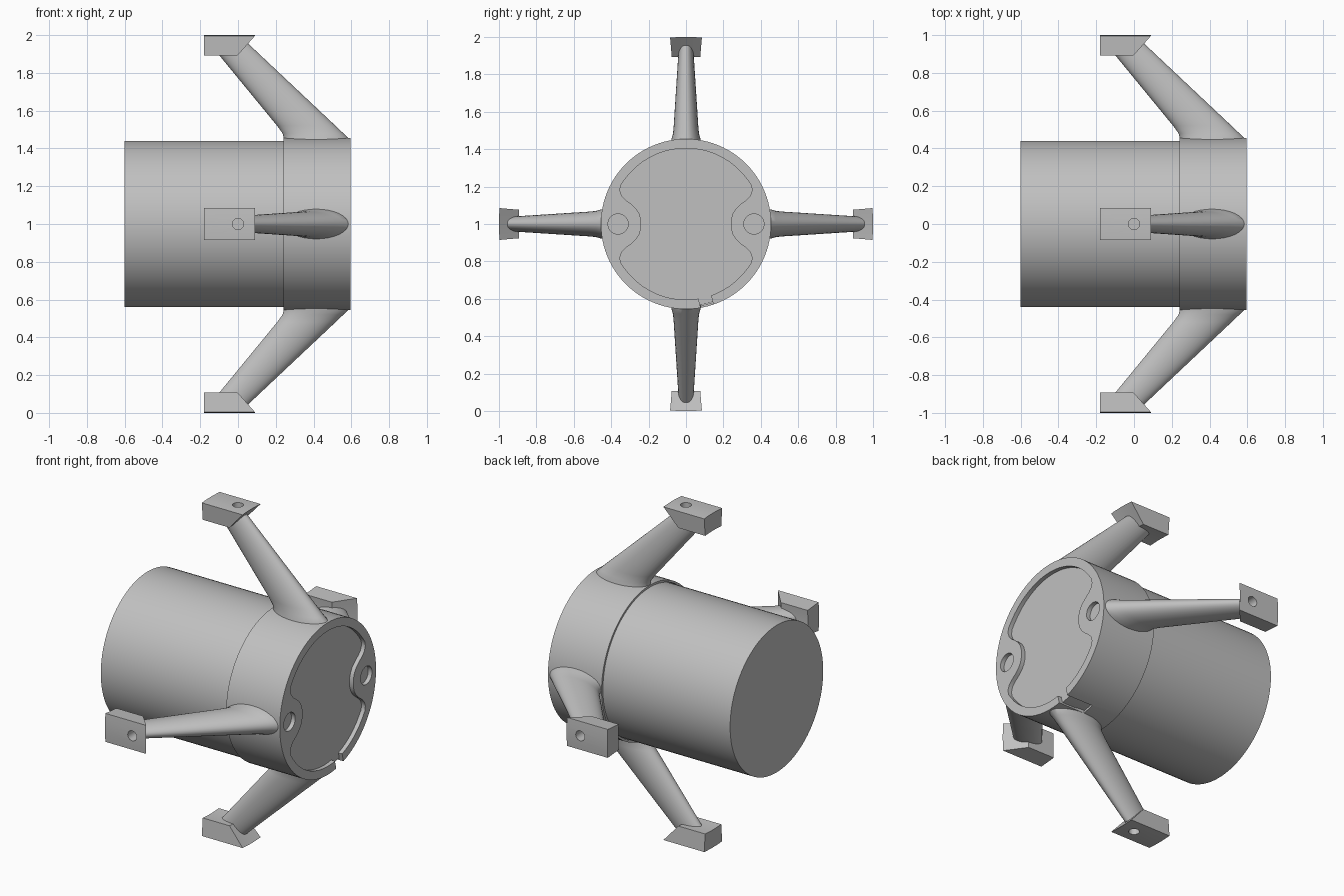
import bpy, bmesh, math
from mathutils import Matrix

if "Cube" in bpy.data.objects:
    bpy.data.objects.remove(bpy.data.objects["Cube"])

grey = bpy.data.materials.new("light grey")
grey.diffuse_color = (0.53, 0.53, 0.53, 1)
grey.use_nodes = True
grey.node_tree.nodes["Principled BSDF"].inputs["Base Color"].default_value = grey.diffuse_color
CENTRE = Matrix.Translation((0, 0, 1))


def loft(name, rings, turn=0.0):
    """Skin matching rings of points, cap both ends, spin about the x axis."""
    bm = bmesh.new()
    loops = [[bm.verts.new(p) for p in ring] for ring in rings]
    n = len(loops[0])
    for a, b in zip(loops, loops[1:]):
        for i in range(n):
            j = (i + 1) % n
            bm.faces.new((a[i], a[j], b[j], b[i]))
    bm.faces.new(loops[0])
    bm.faces.new(loops[-1])
    bmesh.ops.recalc_face_normals(bm, faces=bm.faces)
    bm.transform(CENTRE @ Matrix.Rotation(turn, 4, 'X'))
    me = bpy.data.meshes.new(name)
    bm.to_mesh(me)
    bm.free()
    me.materials.append(grey)
    ob = bpy.data.objects.new(name, me)
    bpy.context.collection.objects.link(ob)
    return ob


def circle(r, n, cy=0.0, cz=0.0):
    return [(cy + r * math.cos(2 * math.pi * i / n),
             cz + r * math.sin(2 * math.pi * i / n)) for i in range(n)]


def prism(name, outline, x0, x1, turn=0.0):
    return loft(name, [[(x, y, z) for y, z in outline] for x in (x0, x1)], turn)


def activate(ob):
    bpy.ops.object.select_all(action='DESELECT')
    ob.select_set(True)
    bpy.context.view_layer.objects.active = ob


def cut(ob, cutter):
    activate(ob)
    mod = ob.modifiers.new("cut", 'BOOLEAN')
    mod.operation = 'DIFFERENCE'
    mod.solver = 'EXACT'
    mod.object = cutter
    bpy.ops.object.modifier_apply(modifier=mod.name)


def discard(ob):
    bpy.data.objects.remove(ob, do_unlink=True)


def smooth(ob):
    activate(ob)
    bpy.ops.object.shade_smooth_by_angle(angle=math.radians(30))


# Cylindrical body
body = prism("body", circle(0.44, 96), -0.60, 0.567)

# Sleeve around the front end of the body
sleeve = prism("sleeve", circle(0.455, 96), 0.24, 0.595)

# Window outline: large arcs with rounded bites around the two screw bosses
quarter = [(0.24, 0), (0.242, 0.028), (0.25, 0.055), (0.268, 0.083),
           (0.295, 0.108), (0.325, 0.13), (0.345, 0.153), (0.354, 0.18),
           (0.349, 0.208)]
quarter += [(0.405 * math.cos(math.radians(a)), 0.405 * math.sin(math.radians(a)))
            for a in range(36, 91, 6)]
half = quarter + [(-y, z) for y, z in reversed(quarter[:-1])]
window = half + [(y, -z) for y, z in reversed(half[1:-1])]

cutters = [prism("bore_cutter", circle(0.4425, 96), 0.1, 0.57),
           prism("window_cutter", window, 0.5, 0.7)]
# Screw holes
for s in (-1, 1):
    cutters.append(prism("screw_cutter", circle(0.054, 32, s * 0.363), 0.5, 0.7))
# Slot through the lower wall
cutters.append(prism("slot_cutter",
                     [(-0.035, -0.38), (0.035, -0.38), (0.035, -0.5), (-0.035, -0.5)],
                     0.42, 0.7, math.radians(14.4)))
for c in cutters:
    cut(sleeve, c)
    discard(c)
smooth(body)
smooth(sleeve)

# Arm stations: radius, rear x, front x, half thickness
stations = [(0.425, 0.245, 0.590, 0.082), (0.455, 0.242, 0.584, 0.078),
            (0.480, 0.236, 0.558, 0.070), (0.520, 0.207, 0.516, 0.066),
            (0.955, -0.150, 0.054, 0.038)]
# Foot side profile: x, radius
foot_profile = [(-0.18, 1.0), (0.09, 1.0), (-0.003, 0.895), (-0.18, 0.895)]
spread = math.asin(0.085)

for k, side in enumerate(("top", "front", "bottom", "back")):
    turn = k * math.pi / 2
    arm_rings = []
    for r, x0, x1, w in stations:
        arm_rings.append([((x0 + x1) / 2 + (x1 - x0) / 2 * u, w * v, r)
                          for u, v in circle(1, 32)])
    arm = loft(side + "_arm", arm_rings, turn)

    # Foot with curved outer face and radial sides
    foot = loft(side + "_foot",
                [[(x, r * math.sin(a), r * math.cos(a)) for x, r in foot_profile]
                 for a in (spread * i / 3 for i in range(-3, 4))], turn)

    # Screw hole in the outer face
    hole = loft("hole_cutter", [[(u, v, r) for u, v in circle(0.03, 24)]
                                for r in (0.92, 1.1)], turn)
    cut(arm, hole)
    cut(foot, hole)
    discard(hole)
    smooth(arm)
    smooth(foot)
